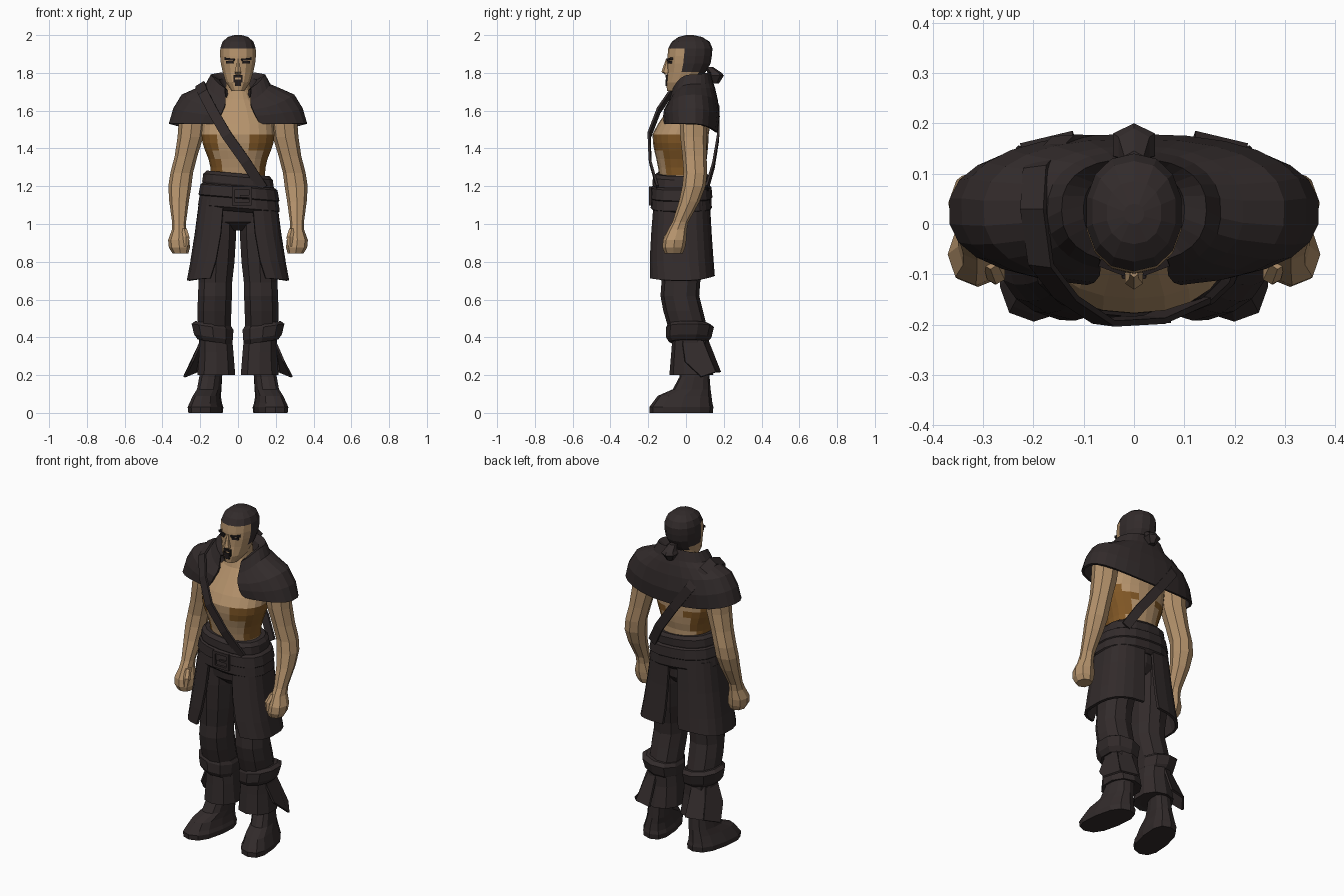
import bpy, bmesh, math
from mathutils import Vector, Euler


def colour(name, rgb):
    m = bpy.data.materials.new(name)
    m.diffuse_color = (*rgb, 1)
    return m


DARK = colour("dark_cloth", (0.032, 0.024, 0.024))
SKIN = colour("skin", (0.46, 0.29, 0.15))
PAINT = colour("brown_markings", (0.22, 0.096, 0.019))
BLACK = colour("black_hair", (0.016, 0.012, 0.012))


def finish(name, bm, mats, rule=None, mirror=False, thick=0):
    bmesh.ops.recalc_face_normals(bm, faces=bm.faces[:])
    if rule:
        for f in bm.faces:
            f.material_index = rule(f.calc_center_median())
    me = bpy.data.meshes.new(name)
    bm.to_mesh(me)
    bm.free()
    for m in mats:
        me.materials.append(m)
    ob = bpy.data.objects.new(name, me)
    bpy.context.collection.objects.link(ob)
    if mirror:
        mod = ob.modifiers.new("mirror", "MIRROR")
        mod.merge_threshold = 0.002
    if thick:
        mod = ob.modifiers.new("thickness", "SOLIDIFY")
        mod.thickness = thick
        mod.offset = 0
    return ob


def spow(v, p):
    return math.copysign(abs(v) ** (2 / p), v)


def bridge(bm, rows, closed):
    for a, b in zip(rows, rows[1:]):
        n = len(a)
        for i in range(n if closed else n - 1):
            j = (i + 1) % n
            bm.faces.new((a[i], a[j], b[j], b[i]))


# Stack of oval rings: (centre x, front y, back y, z, half width)
def loft(name, rings, mats, n=12, p=2.2, shear=0, tilt=0, **kw):
    bm = bmesh.new()
    rows = []
    for cx, y0, y1, z, rx in rings:
        row = []
        for i in range(n):
            a = 2 * math.pi * i / n
            x = rx * spow(math.sin(a), p)
            y = (y0 + y1) / 2 - (y1 - y0) / 2 * spow(math.cos(a), p)
            row.append(bm.verts.new((cx + x + shear * y, y, z + tilt * x)))
        rows.append(row)
    bridge(bm, rows, True)
    bm.faces.new(rows[0])
    bm.faces.new(rows[-1])
    return finish(name, bm, mats, **kw)


# Mirrored open garment: (half width, front y, back y, side z, front z, back z, front gap)
# back_gap is the rear slit as a share of the front gap
def garment(name, rows, n, p, back_gap, thick):
    bm = bmesh.new()
    out = []
    for rx, y0, y1, zs, zf, zb, gap in rows:
        a0 = math.asin((gap / rx) ** (p / 2))
        a1 = math.pi - math.asin((back_gap * gap / rx) ** (p / 2))
        row = []
        for i in range(n + 1):
            a = a0 + (a1 - a0) * i / n
            c = math.cos(a)
            z = zs + ((zf if c > 0 else zb) - zs) * c * c
            x = rx * spow(max(math.sin(a), 0), p)
            y = (y0 + y1) / 2 - (y1 - y0) / 2 * spow(c, p)
            row.append(bm.verts.new((x if x > 1e-4 else 0, y, z)))
        out.append(row)
    bridge(bm, out, False)
    return finish(name, bm, [DARK], mirror=True, thick=thick)


def plate(name, polys, thick=0.012, mirror=False):
    bm = bmesh.new()
    for pts in polys:
        bm.faces.new([bm.verts.new(q) for q in pts])
    return finish(name, bm, [DARK], mirror=mirror, thick=thick)


def box(name, loc, size, mat, rot=(0, 0, 0), mirror=False):
    bm = bmesh.new()
    bmesh.ops.create_cube(bm, size=1)
    bmesh.ops.scale(bm, vec=size, verts=bm.verts)
    bmesh.ops.rotate(bm, verts=bm.verts, matrix=Euler(rot).to_matrix())
    bmesh.ops.translate(bm, vec=loc, verts=bm.verts)
    return finish(name, bm, [mat], mirror=mirror)


# Torso and neck, with painted flanks
def flank(c):
    if not 1.24 < c.z < 1.475:
        return 0
    if c.y > 0.06:
        return 1 if abs(c.x) > 0.08 and 1.3 < c.z < 1.44 else 0
    if c.x > 0:
        return 1 if c.x > (0.06 if c.z > 1.375 else 0.12) else 0
    return 1 if c.x < (-0.12 if c.z > 1.33 else -0.07) else 0


loft("torso", [(0, -.13, .10, 1.20, .148), (0, -.142, .10, 1.26, .144),
               (0, -.148, .10, 1.30, .147), (0, -.157, .11, 1.345, .158),
               (0, -.168, .115, 1.39, .176), (0, -.175, .118, 1.43, .19),
               (0, -.177, .12, 1.475, .195), (0, -.148, .13, 1.53, .19),
               (0, -.10, .13, 1.60, .15), (0, -.06, .115, 1.66, .095),
               (0, -.045, .10, 1.71, .066), (0, -.04, .09, 1.78, .064)],
     [SKIN, PAINT], n=22, rule=flank)


# Head with hair cap and sideburns
def hairline(c):
    return 1 if c.z > 1.935 or (c.y > 0.045 and c.z > 1.76) or (c.y > 0.0 and c.z > 1.825) else 0


loft("head", [(0, -.10, -.01, 1.705, .034), (0, -.106, .06, 1.75, .066),
              (0, -.10, .105, 1.805, .083), (0, -.10, .13, 1.85, .093),
              (0, -.098, .137, 1.89, .097), (0, -.094, .14, 1.93, .096),
              (0, -.075, .125, 1.965, .084), (0, -.04, .085, 1.99, .055),
              (0, 0, .04, 2.0, .02)],
     [SKIN, DARK], n=14, rule=hairline)
loft("nose", [(0, -.112, -.08, 1.792, .016), (0, -.130, -.08, 1.805, .02),
              (0, -.118, -.08, 1.84, .011), (0, -.106, -.08, 1.875, .009)], [SKIN], n=6)
box("eyebrows", (.043, -.086, 1.872), (.055, .016, .011), BLACK, (0, -.1, .36), True)
box("eyes", (.042, -.085, 1.857), (.038, .016, .012), BLACK, (0, 0, .36), True)
box("moustache", (0, -.102, 1.782), (.046, .014, .013), BLACK)
box("goatee", (0, -.102, 1.748), (.03, .012, .036), BLACK)
box("goatee_sides", (.020, -.100, 1.765), (.009, .012, .034), BLACK, mirror=True)

# Knotted tails behind the head
loft("head_knot", [(0, .12, .175, 1.745, .02), (0, .115, .20, 1.785, .047),
                   (0, .115, .19, 1.80, .035), (0, .10, .145, 1.83, .022)], [DARK], n=6)

# Arms with fists
arm = [(.215, .04, 1.645, .045, .055), (.24, .04, 1.57, .072, .075),
       (.252, .04, 1.46, .068, .07), (.275, .045, 1.36, .06, .064),
       (.298, .05, 1.27, .06, .062), (.308, .042, 1.20, .061, .062),
       (.312, .018, 1.12, .052, .055), (.312, -.03, 1.01, .037, .042),
       (.312, -.045, .97, .038, .05), (.314, -.06, .915, .056, .062),
       (.31, -.065, .875, .056, .06), (.305, -.065, .845, .042, .048)]
loft("arms", [(x, y - ry, y + ry, z, rx) for x, y, z, rx, ry in arm], [SKIN], n=8, mirror=True)
loft("thumbs", [(.285, -.09, -.05, .975, .016), (.274, -.12, -.08, .93, .02),
                (.277, -.12, -.085, .88, .014)], [SKIN], n=6, mirror=True)

# Shoulder mantle with raised collar and inner lining
garment("shoulder_mantle", [
    (.086, -.045, .10, 1.70, 1.655, 1.70, .055), (.106, -.056, .112, 1.76, 1.69, 1.77, .063),
    (.142, -.072, .128, 1.785, 1.70, 1.80, .07),
    (.168, -.088, .138, 1.735, 1.64, 1.745, .066), (.215, -.10, .148, 1.715, 1.62, 1.715, .068),
    (.295, -.112, .162, 1.68, 1.60, 1.655, .078), (.338, -.117, .172, 1.61, 1.57, 1.57, .092),
    (.362, -.113, .162, 1.53, 1.53, 1.485, .115)], 12, 2.4, 0, .014)

# Diagonal strap looping over one shoulder
path = [Vector(v) for v in (
    (.13, -.15, 1.19), (.04, -.19, 1.33), (-.06, -.195, 1.47), (-.135, -.145, 1.60),
    (-.185, -.08, 1.695), (-.20, .03, 1.738), (-.195, .11, 1.712), (-.14, .17, 1.61),
    (-.03, .17, 1.46), (.08, .145, 1.31), (.15, .11, 1.19))]
bm = bmesh.new()
strip = []
for i, q in enumerate(path):
    t = (path[min(i + 1, len(path) - 1)] - path[max(i - 1, 0)]).normalized()
    normal = q - Vector((-.02, 0, 1.45))
    side = t.cross(normal).normalized() * .027
    strip.append([bm.verts.new(q - side), bm.verts.new(q + side)])
bridge(bm, strip, False)
finish("chest_strap", bm, [DARK], thick=.012)

# Sash and belts round the waist
loft("waist_sash", [(0, -.165, .115, 1.18, .185), (0, -.178, .125, 1.21, .192),
                    (0, -.175, .125, 1.25, .186), (0, -.155, .11, 1.268, .168)],
     [DARK], n=18, p=2.5, tilt=-.09)
loft("wide_belt", [(.005, -.165, .12, 1.065, .195), (.005, -.187, .137, 1.085, .219),
                   (.005, -.183, .134, 1.135, .211), (.005, -.19, .14, 1.14, .217),
                   (.005, -.185, .135, 1.195, .206), (.005, -.17, .12, 1.205, .19)],
     [DARK], n=18, p=2.5, tilt=-.08)
for name, dx, dz, w, h in (("top", 0, .042, .105, .016), ("bottom", 0, -.042, .105, .016),
                           ("left", -.045, 0, .016, .09), ("right", .045, 0, .016, .09),
                           ("prong", .015, 0, .05, .012)):
    box("buckle_" + name, (.02 + dx, -.19, 1.148 + dz - .08 * dx), (w, .014, h), DARK)

# Trousers
loft("hips", [(0, -.09, .08, .965, .05), (0, -.14, .11, 1.01, .17),
              (0, -.15, .115, 1.12, .19)], [DARK], n=12, p=2.4)
loft("trouser_legs", [(.102, -.14, .11, 1.06, .096), (.108, -.145, .115, .95, .103),
                      (.115, -.14, .10, .80, .101), (.12, -.13, .075, .69, .093),
                      (.122, -.135, .07, .62, .094), (.125, -.12, .09, .54, .094),
                      (.125, -.085, .12, .42, .09)], [DARK], n=10, mirror=True)

# Split skirt panels
garment("split_skirt", [
    (.198, -.165, .118, 1.13, 1.13, 1.13, .075), (.222, -.18, .128, .95, .95, .95, .09),
    (.246, -.19, .138, .80, .81, .81, .115), (.264, -.193, .145, .70, .715, .725, .145)],
    10, 3, .36, .016)

# Boots: cuff, flared shaft, side flaps and foot
loft("boot_cuffs", [(.125, -.09, .115, .375, .092), (.13, -.105, .135, .40, .107),
                    (.135, -.105, .148, .455, .116), (.13, -.095, .125, .472, .10)],
     [DARK], n=10, tilt=.15, mirror=True)
loft("boot_shafts", [(.12, -.07, .12, .43, .09), (.115, -.078, .122, .32, .095),
                     (.115, -.088, .145, .20, .105), (.125, -.06, .11, .205, .07)],
     [DARK], n=10, mirror=True)
plate("boot_flaps", [[(.195, -.02, .38), (.195, .09, .38), (.225, .155, .215), (.285, .08, .19),
                      (.243, -.005, .27)],
                     [(.195, .08, .38), (.12, .115, .38), (.12, .18, .215), (.225, .155, .215)]],
      .012, True)
loft("boot_feet", [(.168, -.192, .142, 0, .084), (.168, -.194, .145, .03, .088),
                   (.168, -.18, .14, .05, .08), (.164, -.15, .135, .09, .068),
                   (.157, -.07, .13, .125, .062), (.152, -.035, .125, .19, .059),
                   (.138, -.03, .115, .26, .055)], [DARK], n=12, p=2.6, shear=-.16, mirror=True)
